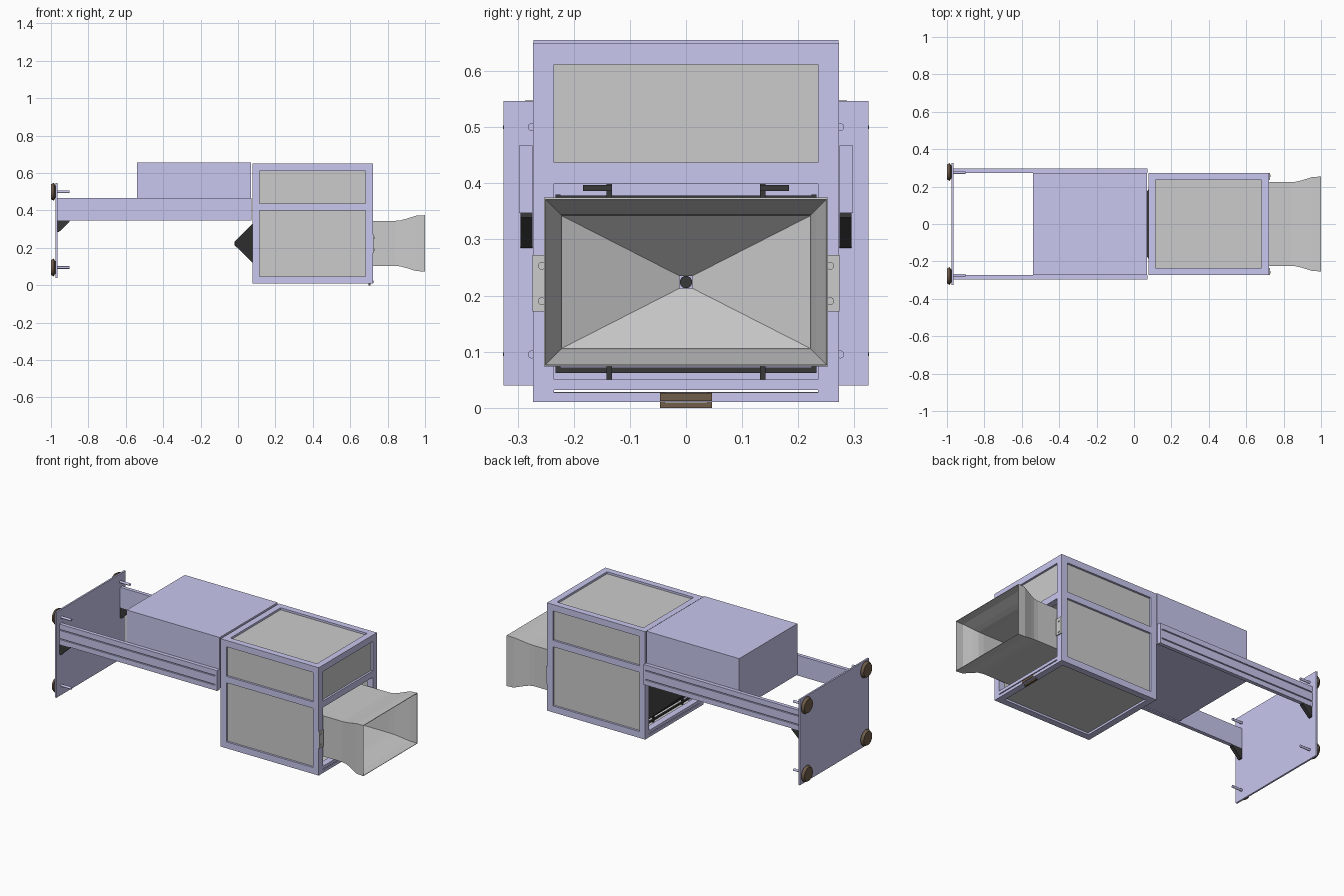
import bpy, bmesh
from math import pi
from mathutils import Matrix, Vector

if "Cube" in bpy.data.objects:
    bpy.data.objects.remove(bpy.data.objects["Cube"])


def material(name, rgb):
    m = bpy.data.materials.new(name)
    m.diffuse_color = (*rgb, 1)
    m.use_nodes = True
    m.node_tree.nodes["Principled BSDF"].inputs["Base Color"].default_value = m.diffuse_color
    return m


LAV = material("lavender_metal", (0.58, 0.57, 0.86))
BLACK = material("black_plastic", (0.04, 0.04, 0.04))
BROWN = material("brown_rubber", (0.16, 0.11, 0.07))


def finish(name, bm, mat=None, smooth=False):
    bmesh.ops.recalc_face_normals(bm, faces=bm.faces)
    me = bpy.data.meshes.new(name)
    bm.to_mesh(me)
    bm.free()
    ob = bpy.data.objects.new(name, me)
    bpy.context.collection.objects.link(ob)
    if mat:
        me.materials.append(mat)
    if smooth:
        bpy.ops.object.select_all(action='DESELECT')
        ob.select_set(True)
        bpy.context.view_layer.objects.active = ob
        bpy.ops.object.shade_smooth_by_angle()
    return ob


def box(name, x, y, z, mat=None):
    bm = bmesh.new()
    size = Vector((x[1] - x[0], y[1] - y[0], z[1] - z[0]))
    mid = Vector((x[0] + x[1], y[0] + y[1], z[0] + z[1])) / 2
    bmesh.ops.create_cube(bm, size=1, matrix=Matrix.Translation(mid) @ Matrix.Diagonal((*size, 1)))
    return finish(name, bm, mat)


def rod(name, x0, x1, y, z, r0, r1, mat=None, n=32):
    bm = bmesh.new()
    m = Matrix.Translation(((x0 + x1) / 2, y, z)) @ Matrix.Rotation(pi / 2, 4, 'Y')
    bmesh.ops.create_cone(bm, cap_ends=True, segments=n, radius1=r0, radius2=r1, depth=x1 - x0, matrix=m)
    return finish(name, bm, mat, True)


def prism(name, pts, vec, mat=None):
    bm = bmesh.new()
    f = bm.faces.new([bm.verts.new(p) for p in pts])
    ext = bmesh.ops.extrude_face_region(bm, geom=[f])
    bmesh.ops.translate(bm, vec=vec, verts=[v for v in ext['geom'] if isinstance(v, bmesh.types.BMVert)])
    bm.faces.ensure_lookup_table()
    return finish(name, bm, mat)


def loft(name, sections, zc, mat=None, thick=0.004):
    bm = bmesh.new()
    rings = [[bm.verts.new((x, sy * hy, zc + sz * hz)) for sy, sz in ((-1, -1), (1, -1), (1, 1), (-1, 1))]
             for x, hy, hz in sections]
    for a, b in zip(rings, rings[1:]):
        for i in range(4):
            j = (i + 1) % 4
            bm.faces.new((a[i], a[j], b[j], b[i]))
    ob = finish(name, bm, mat)
    s = ob.modifiers.new("sheet", 'SOLIDIFY')
    s.thickness = thick
    s.offset = 0
    return ob


# Cabinet frame
X0, X1, Y, Z0, Z1, B = 0.077, 0.721, 0.273, 0.01, 0.65, 0.038
MID = (0.399, 0.437)
for s, side in ((-1, "front"), (1, "back")):
    yy = sorted((s * Y, s * (Y - B)))
    for x, end in ((X0, "left"), (X1 - B, "right")):
        box(f"{side}_{end}_post", (x, x + B), yy, (Z0, Z1), LAV)
    for z, lvl in (((Z0, Z0 + B), "bottom"), (MID, "middle"), ((Z1 - B, Z1), "top")):
        box(f"{side}_{lvl}_beam", (X0 + B, X1 - B), yy, z, LAV)
    # Recessed side panels
    py = sorted((s * (Y - 0.012), s * (Y - 0.018)))
    for z, lvl in (((Z0 + B, MID[0]), "lower"), ((MID[1], Z1 - B), "upper")):
        box(f"{side}_{lvl}_panel", (X0 + B, X1 - B), py, z)
YI = (B - Y, Y - B)
for x, end in ((X0, "left"), (X1 - B, "right")):
    for z, lvl in (((Z0, 0.027), "sill"), ((0.032, 0.05), "bottom"), (MID, "middle"), ((Z1 - B, Z1), "top")):
        box(f"{end}_{lvl}_beam", (x, x + B), YI, z, LAV)
box("top_panel", (X0 + B, X1 - B), YI, (Z1 - 0.018, Z1 - 0.012))
box("bottom_panel", (X0 + B, X1 - B), YI, (Z0 + 0.012, Z0 + 0.018))
box("end_upper_panel", (X1 - 0.018, X1 - 0.012), YI, (MID[1], Z1 - B))

# Rear housing between the rails
box("rear_housing", (-0.54, 0.07), (-0.272, 0.272), (0.352, 0.655), LAV)

# Base plate
box("base_plate", (-0.975, -0.965), (-0.325, 0.325), (0.04, 0.547), LAV)

# Grooved rails, gussets, feet, hinge plates
for s, side in ((-1, "front"), (1, "back")):
    o, g, i = s * 0.296, s * 0.290, s * 0.274
    prof = [(i, 0.347), (o, 0.347), (o, 0.376), (g, 0.376), (g, 0.382), (o, 0.382),
            (o, 0.430), (g, 0.430), (g, 0.436), (o, 0.436), (o, 0.467), (i, 0.467)]
    prism(f"{side}_rail", [(-0.965, y, z) for y, z in prof], (1.03, 0, 0), LAV)
    box(f"{side}_rail_end", (0.058, 0.071), sorted((i, s * 0.298)), (0.347, 0.467), LAV)
    prism(f"{side}_gusset", [(-0.965, i, 0.347), (-0.9, i, 0.347), (-0.9, i, 0.339), (-0.957, i, 0.285),
                             (-0.965, i, 0.285)], (0, s * 0.021, 0), BLACK)
    for z in (0.095, 0.5):
        rod(f"{side}_foot", -1, -0.985, s * 0.278, z, 0.040, 0.048, BROWN)
        rod(f"{side}_foot_collar", -0.985, -0.975, s * 0.278, z, 0.048, 0.03, BROWN)
        rod(f"{side}_foot_bolt", -0.975, -0.9, s * 0.275, z, 0.007, 0.007, LAV, 16)
    box(f"{side}_hinge_plate", (X1, X1 + 0.006), sorted((s * 0.235, s * 0.274)), (0.172, 0.272))
    for z in (0.19, 0.253):
        rod(f"{side}_hinge_screw", X1 + 0.006, X1 + 0.009, s * 0.257, z, 0.007, 0.007, None, 16)

# Horn with flared mouth
HZ = 0.224
flare = [(0.84, 0), (0.87, 0.003), (0.90, 0.011), (0.955, 0.028), (1.0, 0.030)]
loft("horn", [(-0.008, 0.012, 0.012), (0.105, 0.222, 0.119)]
     + [(x, 0.222 + d, 0.119 + d) for x, d in flare], HZ)
loft("horn_throat_cover", [(-0.013, 0.014, 0.012), (0.1, 0.227, 0.124), (0.112, 0.227, 0.124)], HZ, BLACK)
rod("horn_tip", -0.02, -0.002, 0, HZ, 0.011, 0.011, BLACK, 24)

# Black mounting frame around the throat
for s in (-1, 1):
    box("mount_upright", (0.115, 0.125), sorted((s * 0.132, s * 0.142)), (0.345, 0.399), BLACK)
    box("mount_lower_upright", (0.115, 0.125), sorted((s * 0.132, s * 0.142)), (0.05, 0.105), BLACK)
    box("mount_tab", (0.115, 0.15), sorted((s * 0.132, s * 0.184)), (0.386, 0.397), BLACK)
    box("mount_side", (0.112, 0.122), sorted((s * 0.224, s * 0.233)), (0.07, 0.38), BLACK)
box("mount_lower_bar", (0.112, 0.122), (-0.233, 0.233), (0.062, 0.072), BLACK)
box("mount_upper_bar", (0.112, 0.122), (-0.233, 0.233), (0.368, 0.378), BLACK)

# Pull handle under the sill
for s in (-1, 1):
    box("handle_leg", (0.698, 0.708), sorted((s * 0.037, s * 0.046)), (0.0, 0.028), BROWN)
box("handle_grip", (0.698, 0.708), (-0.046, 0.046), (0.0, 0.009), BROWN)
box("handle_base", (X1, X1 + 0.003), (-0.046, 0.046), (0.012, 0.026), BROWN)
